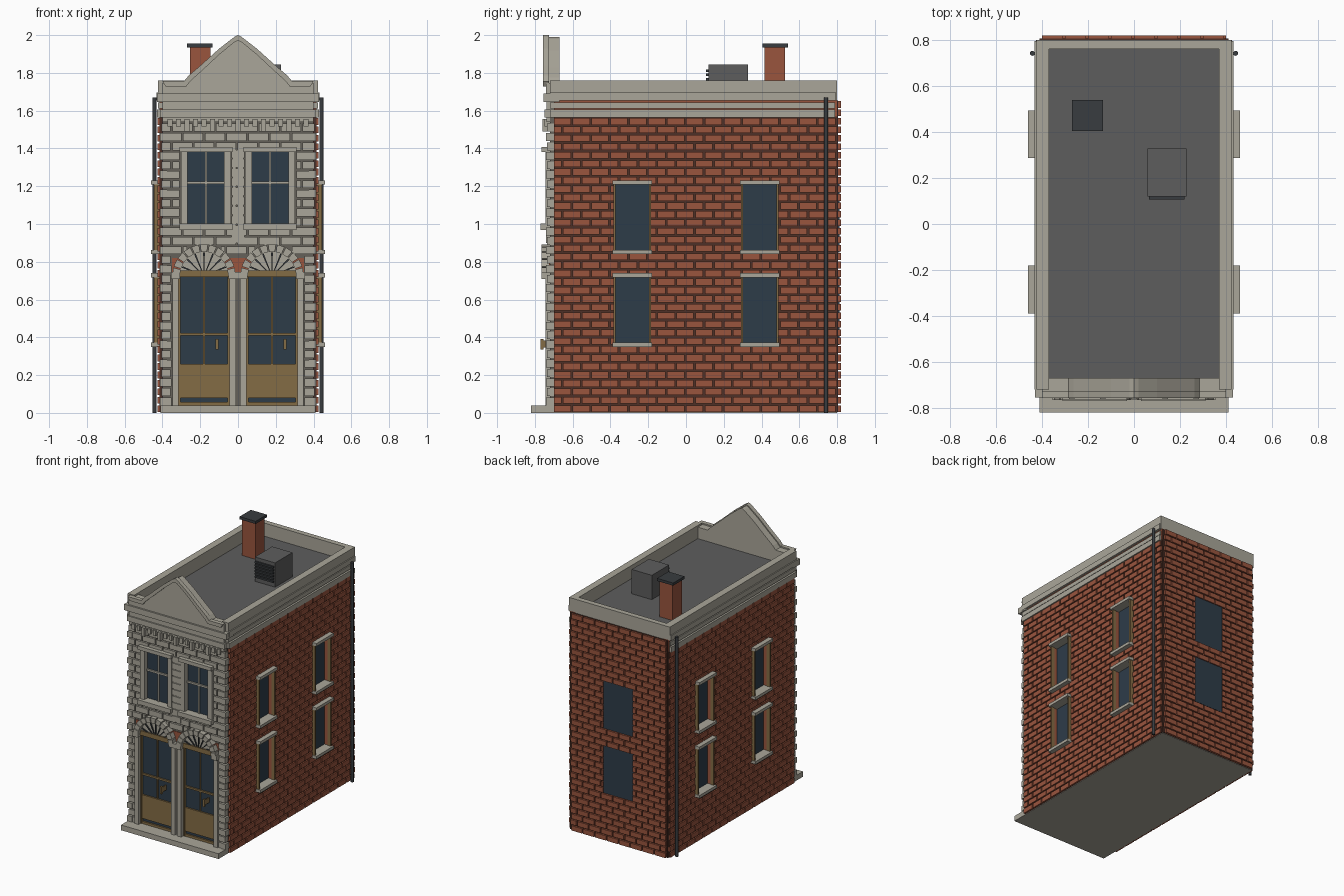
import bpy, bmesh, math

cube = bpy.data.objects.get("Cube")
if cube:
    bpy.data.objects.remove(cube, do_unlink=True)


def material(name, r, g, b):
    m = bpy.data.materials.new(name)
    m.use_nodes = True
    m.diffuse_color = (r, g, b, 1)
    m.node_tree.nodes["Principled BSDF"].inputs["Base Color"].default_value = (r, g, b, 1)
    return m


BRICK = material("red brick", 0.32, 0.09, 0.048)
MORTAR = material("dark mortar", 0.075, 0.03, 0.02)
STONE = material("pale stone", 0.40, 0.38, 0.32)
JOINT = material("stone joint", 0.13, 0.12, 0.10)
ROOF = material("roof grey", 0.11, 0.11, 0.11)
GLASS = material("blue glass", 0.027, 0.045, 0.066)
WOOD = material("golden wood", 0.23, 0.15, 0.06)
METAL = material("dark metal", 0.04, 0.045, 0.05)


def finish(name, bm, mat):
    bmesh.ops.recalc_face_normals(bm, faces=bm.faces)
    me = bpy.data.meshes.new(name)
    bm.to_mesh(me)
    bm.free()
    me.materials.append(mat)
    ob = bpy.data.objects.new(name, me)
    bpy.context.scene.collection.objects.link(ob)
    return ob


def boxes(name, mat, items, side="front"):
    """Boxes as (u0, u1, z0, z1, d0, d1): along the wall, up, and outward."""
    bm = bmesh.new()
    for u0, u1, z0, z1, d0, d1 in items:
        vs = bmesh.ops.create_cube(bm, size=1)["verts"]
        for v in vs:
            u = u0 if v.co.x < 0 else u1
            d = d0 if v.co.y < 0 else d1
            z = z0 if v.co.z < 0 else z1
            v.co = {"front": (u, -d, z), "back": (u, d, z),
                    "left": (d, u, z), "right": (-d, u, z)}[side]
    return finish(name, bm, mat)


def prisms(name, mat, shapes, y0, y1):
    """Outlines in x and z, extruded from y0 to y1."""
    bm = bmesh.new()
    for pts in shapes:
        face = bm.faces.new([bm.verts.new((x, y0, z)) for x, z in pts])
        new = bmesh.ops.extrude_face_region(bm, geom=[face])["geom"]
        for v in new:
            if isinstance(v, bmesh.types.BMVert):
                v.co.y = y1
    return finish(name, bm, mat)


def courses(u0, u1, z0, z1, rows, length, d0, d1, holes, gap=0.009):
    """Running-bond blocks, cut where holes(z) gives blocked spans."""
    h = (z1 - z0) / rows
    out = []
    for r in range(rows):
        zb = z0 + r * h
        start = u0 - (r % 2) * length / 2
        blocked = holes(zb + h / 2)
        while start < u1:
            spans = [(max(start, u0), min(start + length - gap, u1))]
            for a, b in blocked:
                spans = [s for p, q in spans for s in ((p, min(q, a)), (max(p, b), q)) if s[1] > s[0]]
            out += [(p, q, zb, zb + h - gap, d0, d1) for p, q in spans if q - p > 0.012]
            start += length
    return out


def panel(u0, u1, z0, z1, d0, d1, holes):
    """A wall sheet made of cells, leaving rectangular openings."""
    us = sorted({u0, u1, *(k for h in holes for k in h[:2])})
    zs = sorted({z0, z1, *(k for h in holes for k in h[2:])})
    cells = []
    for a, b in zip(us, us[1:]):
        for c, d in zip(zs, zs[1:]):
            if not any(h[0] <= a and b <= h[1] and h[2] <= c and d <= h[3] for h in holes):
                cells.append((a, b, c, d, d0, d1))
    return cells


def spans_of(holes):
    return lambda z: [(h[0], h[1]) for h in holes if h[2] < z < h[3]]


FLOORS = ((0.36, 0.73), (0.85, 1.22))

# Building core, base and roof deck
boxes("wall_core", BRICK, [(-0.385, 0.385, 0.004, 1.64, -0.795, 0.70)])
boxes("base_slab", STONE, [(-0.41, 0.41, 0, 0.004, -0.80, 0.70)])
boxes("front_step", STONE, [(-0.41, 0.41, 0, 0.04, 0.69, 0.82)])
boxes("roof_deck", ROOF, [(-0.38, 0.38, 1.64, 1.66, -0.78, 0.69)])

# Side walls with recessed windows, trim, cornice bands and downpipes
side_holes = [(y, y + 0.20, a, b) for y in (-0.385, 0.29) for a, b in FLOORS]
for s in ("left", "right"):
    boxes(s + "_mortar", MORTAR, panel(-0.70, 0.80, 0.004, 1.57, 0.38, 0.415, side_holes), s)
    boxes(s + "_bricks", BRICK, courses(-0.70, 0.80, 0.004, 1.57, 35, 0.1, 0.41, 0.425,
                                        spans_of(side_holes)), s)
    boxes(s + "_upper_wall", BRICK, [(-0.70, 0.80, 1.57, 1.66, 0.37, 0.415)], s)
    glass, frame, stone, reveal = [], [], [], []
    for a, b, c, d in side_holes:
        glass.append((a, b, c, d, 0.38, 0.39))
        frame += [(a, a + 0.012, c, d, 0.418, 0.445), (b - 0.012, b, c, d, 0.418, 0.445)]
        reveal += [(a, a + 0.008, c, d, 0.385, 0.418), (b - 0.008, b, c, d, 0.385, 0.418)]
        stone += [(a - 0.004, b + 0.004, d - 0.012, d + 0.01, 0.385, 0.46),
                  (a - 0.004, b + 0.004, c - 0.01, c + 0.012, 0.385, 0.46)]
    boxes(s + "_window_glass", GLASS, glass, s)
    boxes(s + "_window_frames", WOOD, frame, s)
    boxes(s + "_window_reveals", BRICK, reveal, s)
    boxes(s + "_sills_and_lintels", STONE, stone, s)
    boxes(s + "_cornice", STONE, [(-0.72, 0.79, 1.565, 1.605, 0.40, 0.43),
                                  (-0.72, 0.79, 1.612, 1.642, 0.40, 0.424),
                                  (-0.72, 0.795, 1.655, 1.695, 0.37, 0.432),
                                  (-0.72, 0.795, 1.695, 1.76, 0.37, 0.424)], s)
    sx = 1 if s == "left" else -1
    bm = bmesh.new()
    bmesh.ops.create_cone(bm, cap_ends=True, segments=12, radius1=0.011, radius2=0.011, depth=1.67)
    bmesh.ops.translate(bm, verts=bm.verts, vec=(sx * 0.442, 0.742, 0.835))
    pipe = finish(s + "_downpipe", bm, METAL)
    for p in pipe.data.polygons:
        p.use_smooth = abs(p.normal.z) < 0.5

# Back wall
back_holes = [(-0.125, 0.125, a, b) for a, b in FLOORS]
boxes("back_mortar", MORTAR, panel(-0.41, 0.41, 0.004, 1.655, 0.79, 0.806, back_holes), "back")
boxes("back_bricks", BRICK, courses(-0.40, 0.40, 0.004, 1.66, 37, 0.1, 0.80, 0.82,
                                    spans_of(back_holes)), "back")
boxes("back_window_glass", GLASS, [(*h, 0.79, 0.812) for h in back_holes], "back")
boxes("back_parapet", STONE, [(-0.424, 0.424, 1.655, 1.76, 0.76, 0.80)], "back")

# Stone front wall, open at the doors and upper windows
CX, CZ, R = 0.18, 0.72, 0.17
win_holes = [(-0.275, -0.065, 0.99, 1.39), (0.065, 0.275, 0.99, 1.39)]
door_holes = [(-0.315, -0.045, 0.04, CZ), (0.045, 0.315, 0.04, CZ)]


def front_blocked(z):
    out = [(-0.31, -0.03), (0.03, 0.31)] if 0.97 < z < 1.41 else []
    if z < 0.82:
        out.append((-0.352, 0.352))
    elif z < CZ + R:
        w = math.sqrt(R * R - (z - CZ) ** 2)
        out += [(s * CX - w, s * CX + w) for s in (-1, 1)]
    return out


boxes("front_joints", JOINT, panel(-0.40, 0.40, 0.04, 1.57, 0.69, 0.72, win_holes + door_holes))
boxes("front_stones", STONE, courses(-0.405, 0.405, 0.04, 1.54, 30, 0.115, 0.70, 0.735, front_blocked))
boxes("corner_quoins", STONE, [(s * 0.375, s * 0.414, 0.04 + 0.1 * i, 0.082 + 0.1 * i, 0.695, 0.74)
                               for s in (-1, 1) for i in range(15)])
boxes("arch_spandrel", BRICK, [(-0.35, 0.35, CZ, 0.82, 0.715, 0.724)])
boxes("middle_pilaster", STONE, [(-0.034, 0.034, 0.90 + 0.05 * i, 0.943 + 0.05 * i, 0.70, 0.742)
                                 for i in range(10)])

# Upper front windows
glass, trim, bars = [], [], []
for a, b, c, d in win_holes:
    m = (a + b) / 2
    glass.append((a, b, c, d, 0.695, 0.706))
    trim += [(a - 0.028, a + 0.008, c, d, 0.70, 0.745), (b - 0.008, b + 0.028, c, d, 0.70, 0.745),
             (a - 0.035, b + 0.035, d - 0.01, d + 0.018, 0.70, 0.765),
             (a - 0.035, b + 0.035, c - 0.022, c + 0.012, 0.70, 0.77)]
    bars += [(m - 0.005, m + 0.005, c, d, 0.70, 0.715), (a, b, 1.212, 1.226, 0.70, 0.718)]
boxes("upper_window_glass", GLASS, glass)
boxes("upper_window_trim", STONE, trim)
boxes("upper_window_bars", STONE, bars)

# Doors, pilasters and arched fanlights
glass, wood, kick, handles, wedges, fans, spokes = [], [], [], [], [], [], []


def polar(cx, r, t):
    return (cx + r * math.cos(t), CZ + 0.005 + r * math.sin(t))


for s, (a, b, c, d) in zip((-1, 1), door_holes):
    cx = s * CX
    glass.append((a, b, c, d, 0.69, 0.706))
    wood += [(a, b, 0.41, 0.424, 0.70, 0.718), (cx - 0.004, cx + 0.004, 0.26, d, 0.70, 0.715),
             (a + 0.005, b - 0.005, 0.08, 0.26, 0.70, 0.718), (a, b, 0.04, 0.058, 0.70, 0.718),
             (a, a + 0.01, 0.04, d, 0.70, 0.722), (b - 0.01, b, 0.04, d, 0.70, 0.722),
             (a - 0.015, b + 0.015, CZ, CZ + 0.035, 0.70, 0.738)]
    handles += [(cx + 0.062, cx + 0.076, 0.335, 0.392, 0.755, 0.77),
                (cx + 0.065, cx + 0.073, 0.345, 0.382, 0.70, 0.756)]
    n = 11
    for i in range(n):
        t0, t1 = math.pi * i / n + 0.02, math.pi * (i + 1) / n - 0.02
        wedges.append([polar(cx, 0.128, t0), polar(cx, 0.168, t0), polar(cx, 0.168, t1), polar(cx, 0.128, t1)])
    fans.append([polar(cx, 0.13, math.pi * i / 16) for i in range(17)])
    for i in range(1, 8):
        t = math.pi * i / 8
        spokes.append([polar(cx, 0.03, t - 0.08), polar(cx, 0.125, t - 0.035),
                       polar(cx, 0.125, t + 0.035), polar(cx, 0.03, t + 0.08)])
boxes("door_glass", GLASS, glass)
boxes("door_wood", WOOD, wood)
boxes("door_handles", WOOD, handles)
prisms("arch_stones", STONE, wedges, -0.765, -0.715)
prisms("fanlight_panels", STONE, fans, -0.727, -0.71)
prisms("fanlight_spokes", METAL, spokes, -0.735, -0.72)
boxes("door_pilasters", STONE, [(p, q, 0.04, CZ, 0.70, 0.745) for p, q in
                                ((-0.348, -0.315), (0.315, 0.348), (-0.044, -0.010), (0.010, 0.044))])
boxes("pilaster_caps", STONE, [(p, q, CZ - 0.01, CZ + 0.025, 0.70, 0.765) for p, q in
                               ((-0.355, -0.308), (0.308, 0.355), (-0.05, 0.05))])

# Front cornice with brackets
boxes("front_cornice", STONE, [(-0.40, 0.40, 1.54, 1.565, 0.70, 0.738), (-0.41, 0.41, 1.565, 1.605, 0.70, 0.748),
                               (-0.40, 0.40, 1.605, 1.645, 0.70, 0.738), (-0.43, 0.43, 1.645, 1.69, 0.67, 0.755)])
boxes("cornice_brackets", STONE, [(0.045 * i - 0.012, 0.045 * i + 0.012, 1.49 if i % 3 == 0 else 1.515, 1.555,
                                   0.70, 0.76 if i % 3 == 0 else 0.75) for i in range(-8, 9)])

# Shaped gable with a raised coping
half = [(0.40, 1.757), (0.285, 1.757), (0.262, 1.785), (0.20, 1.838), (0.10, 1.928), (0.02, 1.99), (0, 2.0)]
curve = half + [(-x, z) for x, z in half[-2::-1]]
inner = [(x * 0.96, z - 0.028) for x, z in curve]
prisms("gable_face", STONE, [[(-0.40, 1.68)] + [(x, z - 0.01) for x, z in curve[::-1]] + [(0.40, 1.68)]],
       -0.742, -0.67)
prisms("gable_coping", STONE, [[p, q, inner[i + 1], inner[i]] for i, (p, q) in
                               enumerate(zip(curve, curve[1:]))], -0.757, -0.725)

# Chimney and roof vent unit
boxes("chimney_shaft", BRICK, [(-0.255, -0.145, 1.65, 1.935, -0.525, -0.415)])
boxes("chimney_cap", METAL, [(-0.27, -0.135, 1.935, 1.955, -0.54, -0.405)])
boxes("roof_unit", ROOF, [(0.058, 0.228, 1.655, 1.845, -0.328, -0.12)])
boxes("unit_louvres", METAL, [(0.066, 0.22, 1.695 + 0.022 * i, 1.708 + 0.022 * i, -0.125, -0.107)
                              for i in range(6)])
